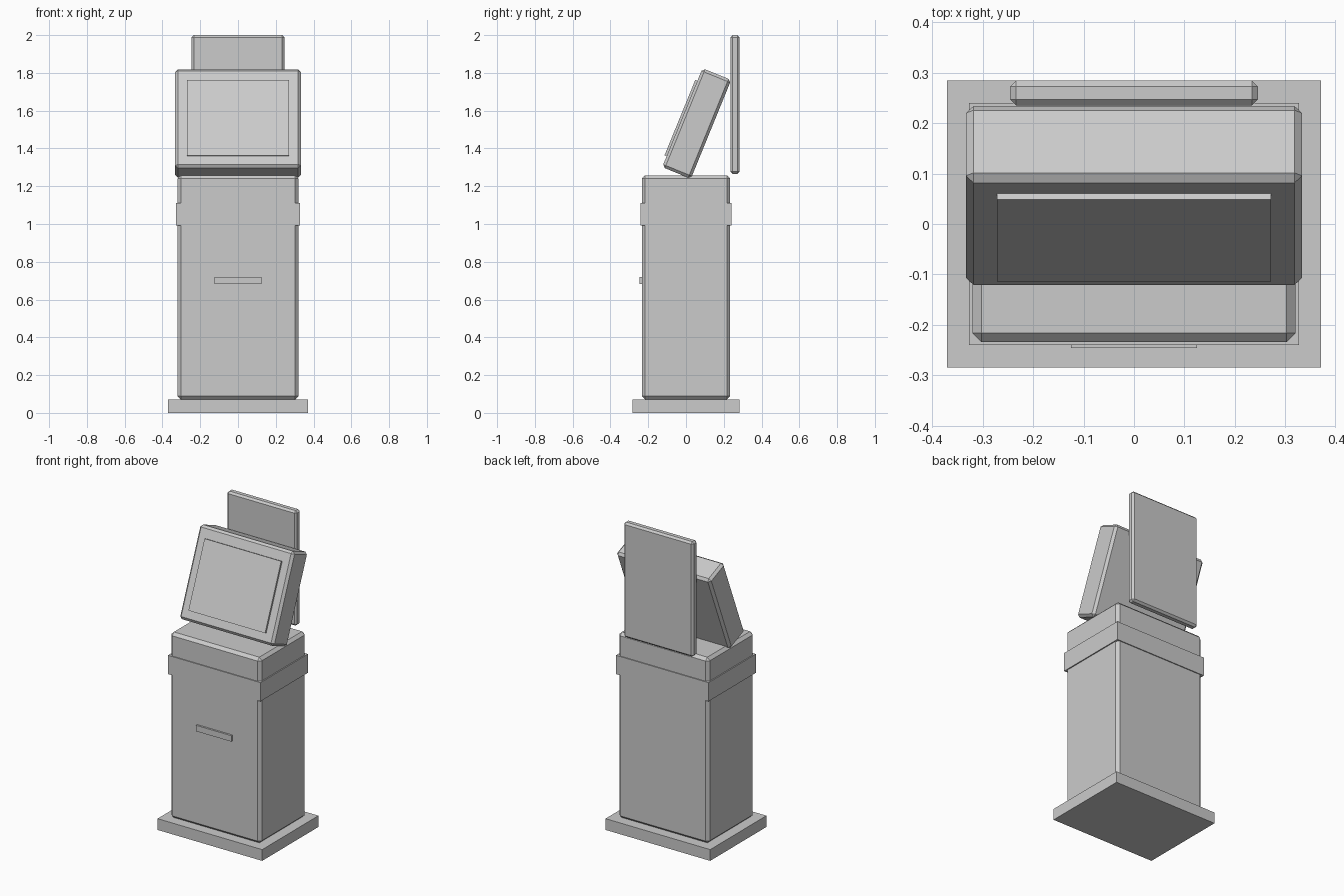
import bpy
from math import radians, sin, cos

if "Cube" in bpy.data.objects:
    bpy.data.objects.remove(bpy.data.objects["Cube"])

TILT = radians(22.2)


def box(name, size, center, chamfer=0.0, tilt=0.0):
    bpy.ops.mesh.primitive_cube_add(size=1, location=center)
    ob = bpy.context.object
    ob.name = name
    ob.scale = size
    bpy.ops.object.transform_apply(location=False, rotation=False, scale=True)
    ob.rotation_euler.x = -tilt
    if chamfer:
        mod = ob.modifiers.new("chamfer", 'BEVEL')
        mod.width = chamfer
        mod.segments = 1
        mod.limit_method = 'ANGLE'
    return ob


# Pedestal: floor plate, cabinet, trim band and front slot
box("base_plate", (0.74, 0.568, 0.072), (0, 0, 0.036))
box("cabinet", (0.64, 0.468, 1.187), (0, 0, 0.6645), 0.018)
box("trim_band", (0.654, 0.48, 0.12), (0, 0, 1.051))
box("front_slot", (0.25, 0.02, 0.038), (0, -0.236, 0.701))

# Tilted display housing with a raised screen on its front face
cy, cz, depth = 0.0565, 1.532, 0.164
box("display_housing", (0.666, depth, 0.565), (0, cy, cz), 0.015, TILT)
out, up = depth / 2 + 0.002, -0.005
box("screen", (0.542, 0.02, 0.43),
    (0, cy - out * cos(TILT) + up * sin(TILT), cz + out * sin(TILT) + up * cos(TILT)),
    0, TILT)

# Upright panel behind the display
box("back_panel", (0.492, 0.049, 0.735), (0, 0.2595, 1.6325), 0.012)
